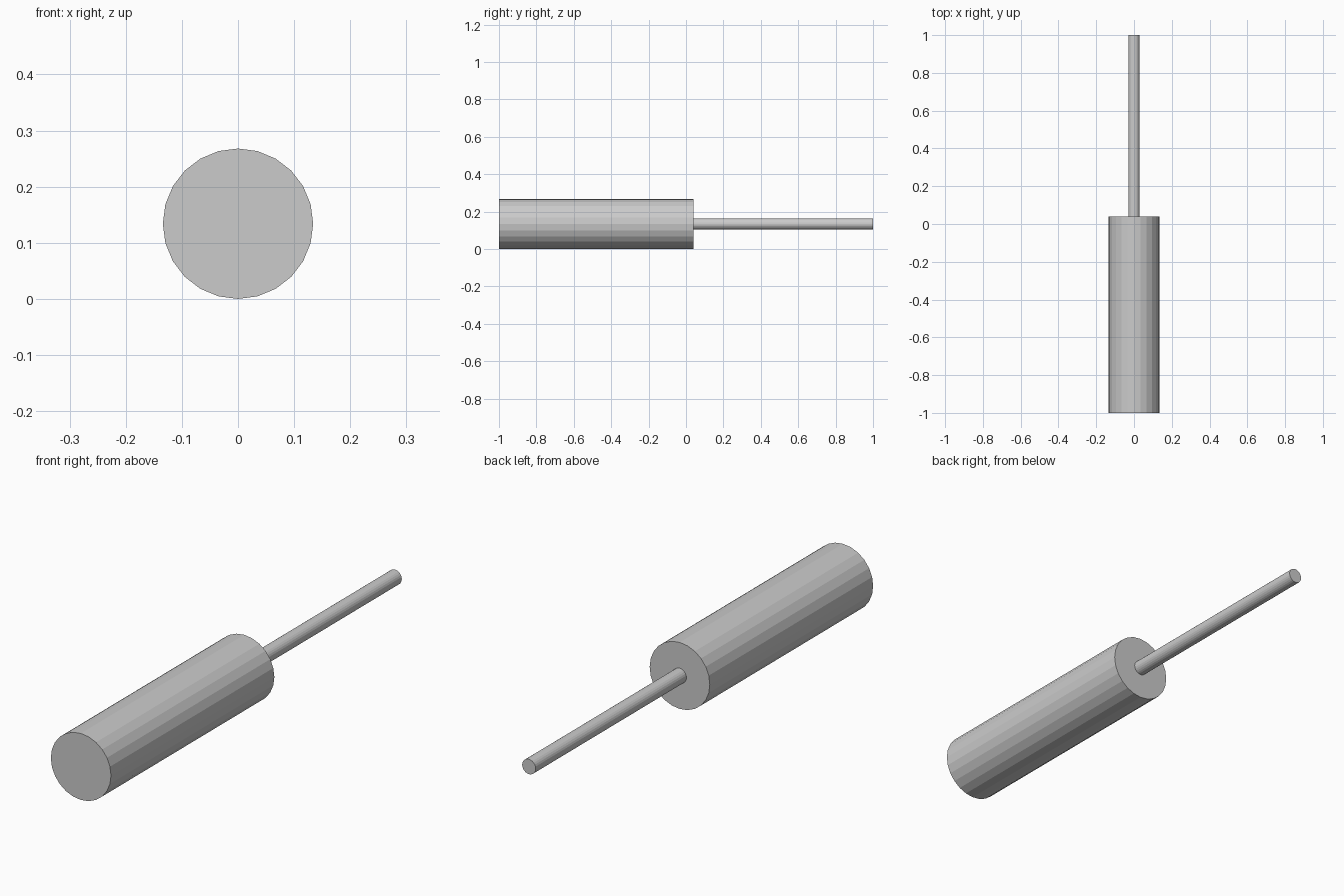
import bpy
import math

if "Cube" in bpy.data.objects:
    bpy.data.objects.remove(bpy.data.objects["Cube"])

AXIS_Z = 0.134   # height of the shared centre line
SIDES = 24


def rod_along_y(name, radius, y0, y1):
    """Flat-shaded capped cylinder lying along y."""
    bpy.ops.mesh.primitive_cylinder_add(
        vertices=SIDES, radius=radius, depth=y1 - y0,
        location=(0, (y0 + y1) / 2, AXIS_Z), rotation=(math.pi / 2, 0, 0))
    obj = bpy.context.object
    obj.name = name
    bpy.ops.object.transform_apply(location=False, rotation=True, scale=False)
    return obj


# Thick cylinder at the front, thin shaft out of its back end
rod_along_y("thick_body", 0.134, -1.0, 0.04)
rod_along_y("thin_shaft", 0.03, 0.04, 1.0)
